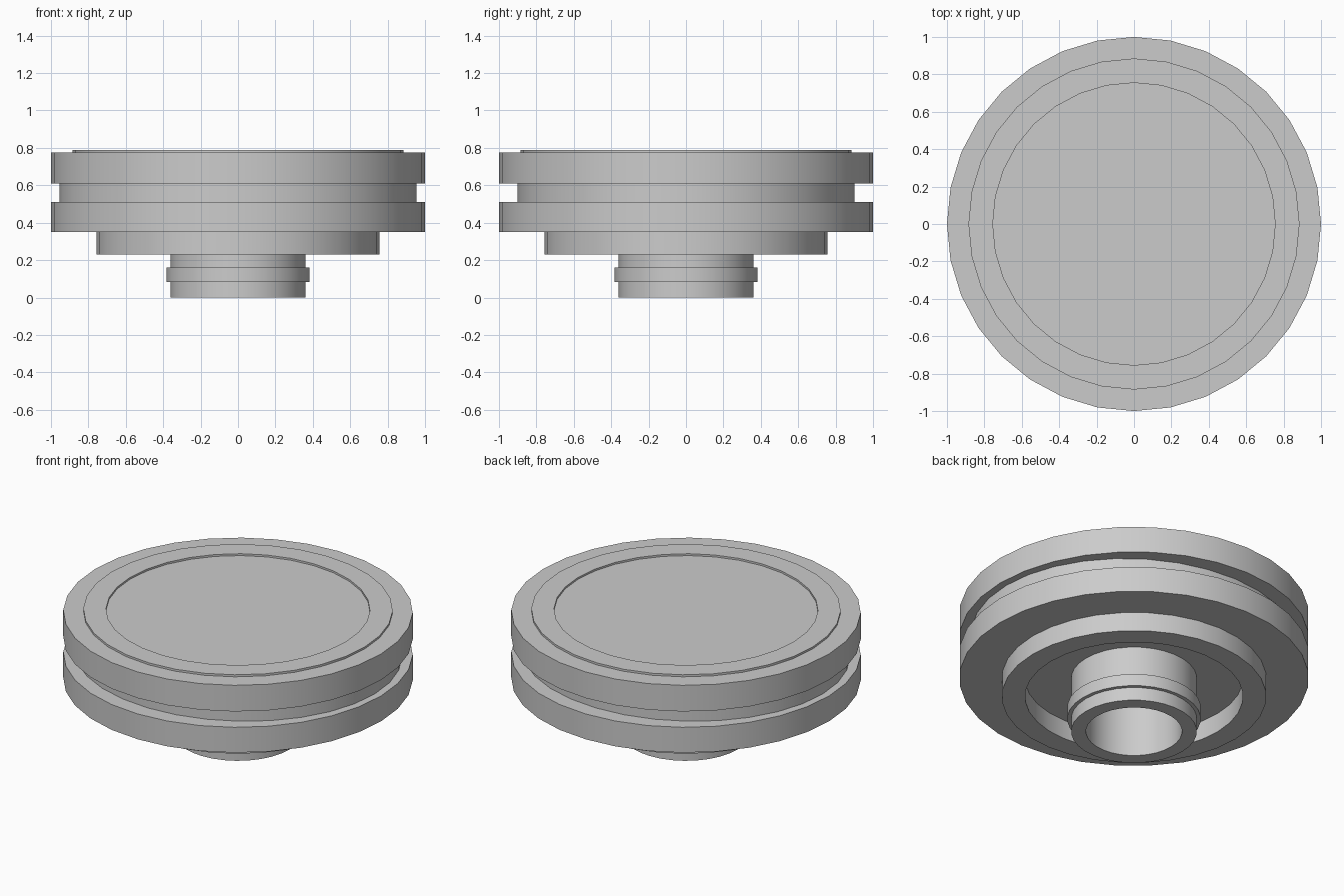
import bpy, bmesh
from math import cos, sin, pi

if "Cube" in bpy.data.objects:
    bpy.data.objects.remove(bpy.data.objects["Cube"])

SIDES = 32


def lathe(name, profile, sx=1.0, sy=1.0, closed=False):
    """Revolve (radius, z) points around z; radius 0 collapses to one vertex."""
    bm = bmesh.new()
    rings = []
    for r, z in profile:
        if r == 0:
            rings.append([bm.verts.new((0, 0, z))] * SIDES)
        else:
            rings.append([bm.verts.new((r * sx * cos(2 * pi * i / SIDES),
                                        r * sy * sin(2 * pi * i / SIDES), z))
                          for i in range(SIDES)])
    pairs = list(zip(rings, rings[1:]))
    if closed:
        pairs.append((rings[-1], rings[0]))
    for a, b in pairs:
        for i in range(SIDES):
            j = (i + 1) % SIDES
            bm.faces.new(list(dict.fromkeys((a[i], a[j], b[j], b[i]))))
    bmesh.ops.recalc_face_normals(bm, faces=bm.faces)
    mesh = bpy.data.meshes.new(name)
    bm.to_mesh(mesh)
    bm.free()
    obj = bpy.data.objects.new(name, mesh)
    bpy.context.collection.objects.link(obj)
    bpy.ops.object.select_all(action='DESELECT')
    obj.select_set(True)
    bpy.context.view_layer.objects.active = obj
    bpy.ops.object.shade_smooth_by_angle(angle=pi / 6)
    return obj


# Upper disc with a raised rim around a shallow recessed top
lathe("upper_disc", [(0, 0.61), (1, 0.61), (1, 0.775), (0.885, 0.775),
                     (0.885, 0.788), (0.755, 0.788), (0.755, 0.776), (0, 0.776)])

# Slightly oval core that forms the groove
lathe("groove_core", [(0, 0.51), (1, 0.51), (1, 0.61), (0, 0.61)], 0.955, 0.90)

# Lower disc
lathe("lower_disc", [(0, 0.35), (1, 0.35), (1, 0.51), (0, 0.51)])

# Open collar under the lower disc
lathe("under_collar", [(0.624, 0.23), (0.757, 0.23), (0.757, 0.35), (0.624, 0.35)],
      closed=True)

# Hollow stem with a raised band
lathe("hollow_stem", [(0.275, 0), (0.36, 0), (0.36, 0.083), (0.382, 0.083),
                      (0.382, 0.16), (0.36, 0.16), (0.36, 0.35), (0.275, 0.35)],
      closed=True)
